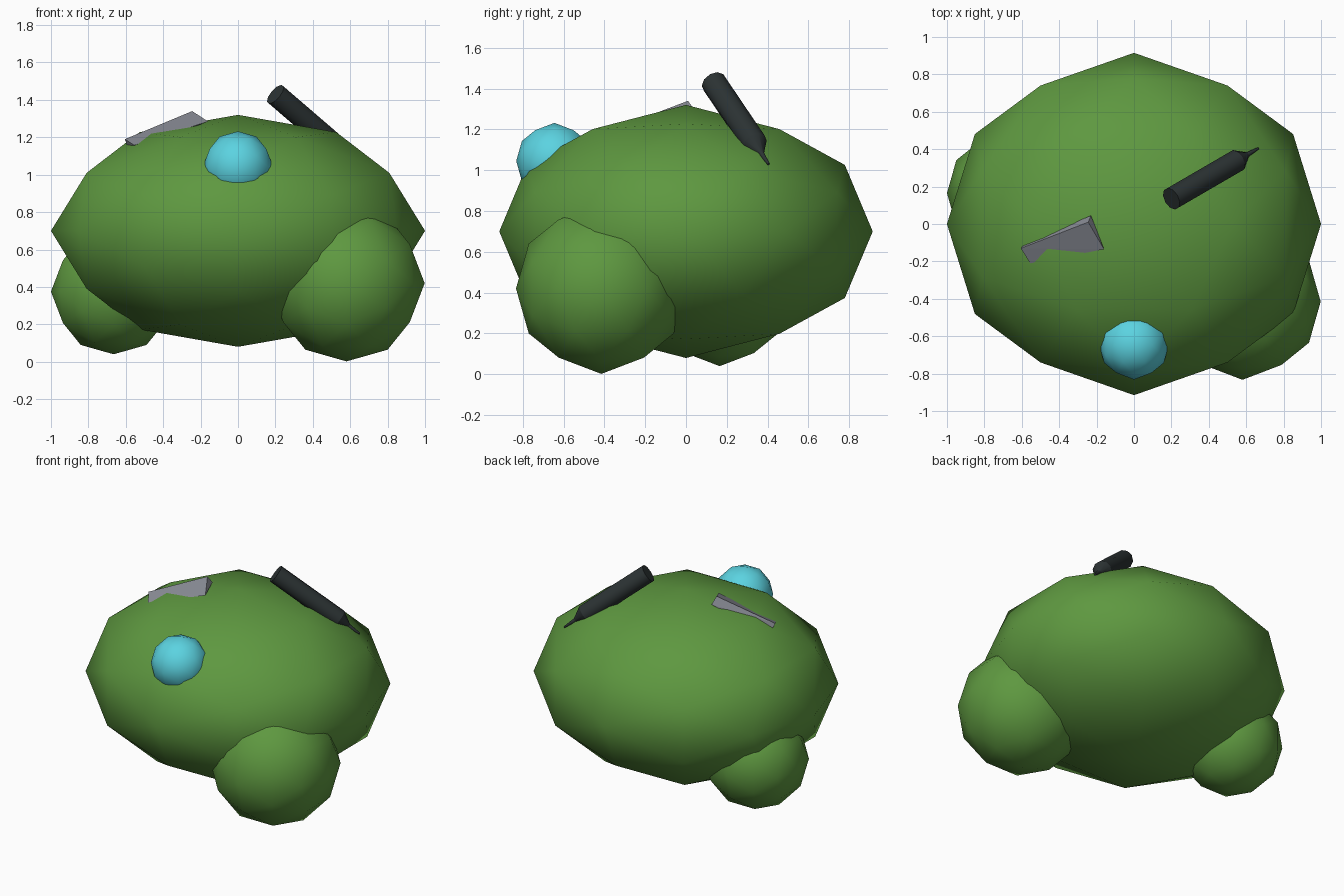
import bpy
import bmesh
from math import sqrt
from mathutils import Matrix, Vector

if "Cube" in bpy.data.objects:
    bpy.data.objects.remove(bpy.data.objects["Cube"], do_unlink=True)


def make_material(name, color):
    mat = bpy.data.materials.new(name)
    mat.use_nodes = True
    mat.diffuse_color = (*color, 1)
    mat.node_tree.nodes["Principled BSDF"].inputs["Base Color"].default_value = (*color, 1)
    return mat


green = make_material("leaf green", (0.112, 0.314, 0.051))
blue = make_material("sky blue", (0.105, 0.65, 0.75))
dark = make_material("charcoal", (0.025, 0.033, 0.034))
grey = make_material("slate grey", (0.25, 0.26, 0.3))


def finish(name, bm, mat, smooth):
    bmesh.ops.recalc_face_normals(bm, faces=bm.faces)
    mesh = bpy.data.meshes.new(name)
    bm.to_mesh(mesh)
    bm.free()
    mesh.materials.append(mat)
    obj = bpy.data.objects.new(name, mesh)
    bpy.context.collection.objects.link(obj)
    for poly in mesh.polygons:
        poly.use_smooth = smooth
    return obj


def hull(points):
    bm = bmesh.new()
    for p in points:
        bm.verts.new(p)
    bmesh.ops.convex_hull(bm, input=bm.verts)
    return bm


def ball(name, center, radii, mat):
    # Icosahedron with its symmetry axes on x, y and z, subdivided once
    phi = (1 + sqrt(5)) / 2
    points = []
    for a in (-1, 1):
        for b in (-phi, phi):
            points += [(a, 0, b), (b, a, 0), (0, b, a)]
    bm = hull(points)
    bmesh.ops.subdivide_edges(bm, edges=bm.edges, cuts=1, use_grid_fill=True)
    for v in bm.verts:
        v.co = v.co.normalized() * Vector(radii) + Vector(center)
    return finish(name, bm, mat, True)


# Rounded parts
ball("body", (0, 0, 0.70), (1, 0.915, 0.62), green)
ball("left_foot", (0.58, -0.415, 0.42), [0.418] * 3, green)
ball("right_foot", (-0.665, 0.165, 0.375), [0.335] * 3, green)
ball("front_gem", (0, -0.645, 1.045), [0.187] * 3, blue)

# Slanted rod: straight shaft, shoulder and thin tip
start, end = Vector((0.20, 0.135, 1.43)), Vector((0.665, 0.405, 1.03))
axis = end - start
turn = axis.to_track_quat("Z", "Y").to_matrix().to_4x4()
rod = bmesh.new()
for t0, t1, r0, r1 in ((0, 0.75, 0.063, 0.063), (0.75, 0.87, 0.063, 0.014), (0.87, 1, 0.014, 0.006)):
    place = Matrix.Translation(start + axis * (t0 + t1) / 2) @ turn
    bmesh.ops.create_cone(rod, cap_ends=True, segments=10, radius1=r0, radius2=r1,
                          depth=axis.length * (t1 - t0), matrix=place)
finish("rod", rod, dark, True)
rod_obj = bpy.data.objects["rod"]
bpy.context.view_layer.objects.active = rod_obj
rod_obj.select_set(True)
bpy.ops.object.shade_smooth_by_angle(angle=0.7)

# Half-sunk wedge on the top
wedge = hull([(-0.245, 0.01, 1.34), (-0.16, -0.135, 1.285), (-0.23, 0.045, 1.29),
              (-0.605, -0.13, 1.19), (-0.555, -0.21, 1.158), (-0.58, -0.10, 1.12)])
finish("top_wedge", wedge, grey, False)
